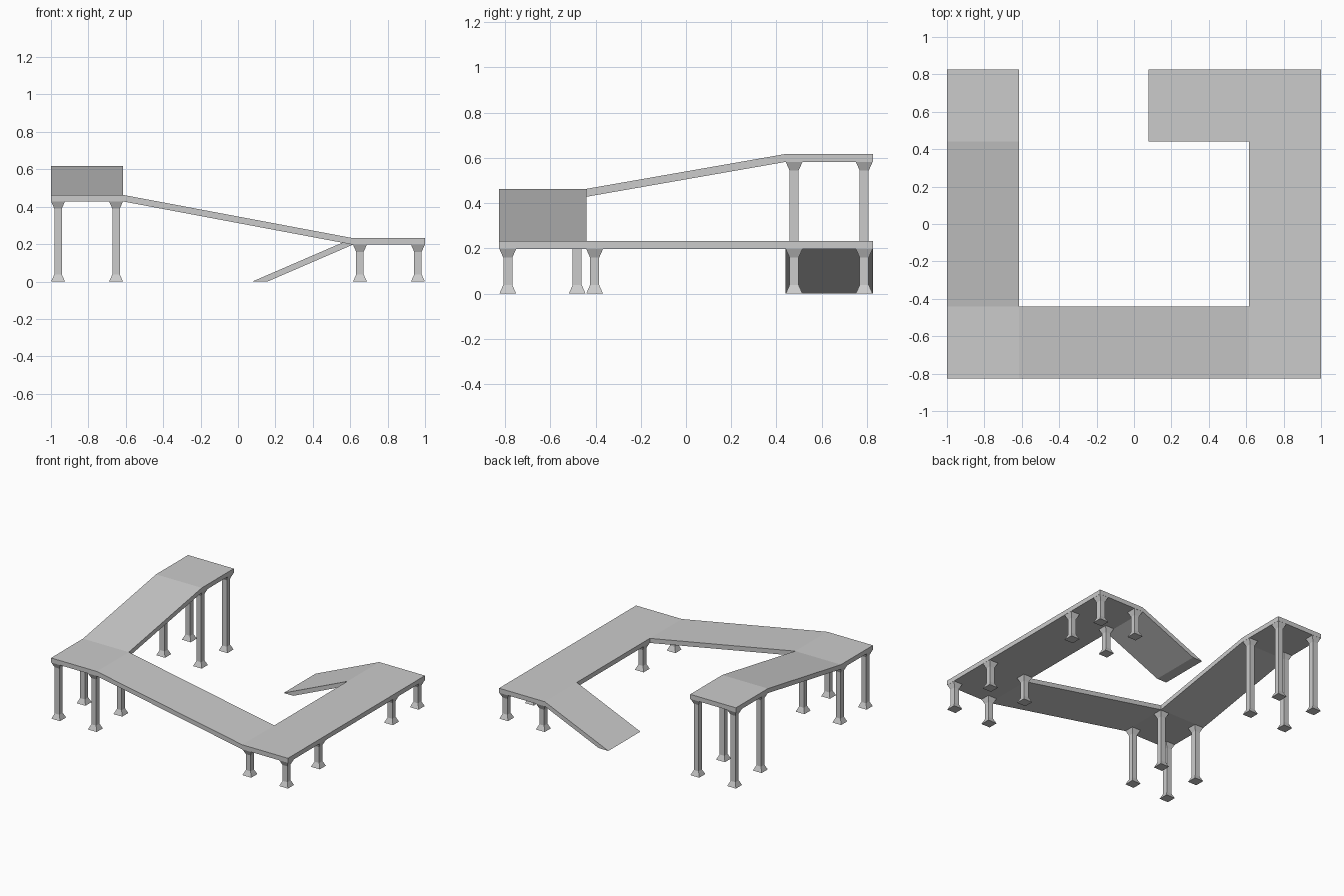
import bpy, bmesh
from itertools import product

if "Cube" in bpy.data.objects:
    bpy.data.objects.remove(bpy.data.objects["Cube"])

# Main dimensions: outer edges, inner edges, deck heights
X, Y = 1.0, 0.826
XI, YI = 0.614, 0.44
LOW, MID, HIGH = 0.232, 0.463, 0.617
THICK = 0.035


def finish(name, bm):
    bmesh.ops.recalc_face_normals(bm, faces=bm.faces)
    mesh = bpy.data.meshes.new(name)
    bm.to_mesh(mesh)
    bm.free()
    bpy.context.collection.objects.link(bpy.data.objects.new(name, mesh))


# Walkway: x0, x1, y0, y1 and top heights at the four corners
def flat(z):
    return (z,) * 4


panels = [
    (-X, -XI, YI, Y, flat(HIGH)),
    (-X, -XI, -YI, YI, (MID, MID, HIGH, HIGH)),
    (-X, -XI, -Y, -YI, flat(MID)),
    (-XI, XI, -Y, -YI, (MID, LOW, LOW, MID)),
    (XI, X, -Y, -YI, flat(LOW)),
    (XI, X, -YI, YI, flat(LOW)),
    (XI, X, YI, Y, flat(LOW)),
    (0.077, XI, YI, Y, (0, LOW, LOW, 0)),
]
bm = bmesh.new()
for x0, x1, y0, y1, zs in panels:
    corners = [(x0, y0), (x1, y0), (x1, y1), (x0, y1)]
    bm.faces.new([bm.verts.new((x, y, z)) for (x, y), z in zip(corners, zs)])
bmesh.ops.remove_doubles(bm, verts=bm.verts, dist=0.0005)

# Give the walkway thickness, keeping the top faces
top = bm.faces[:]
ext = bmesh.ops.extrude_face_region(bm, geom=top, use_keep_orig=True)
moved = [v for v in ext["geom"] if isinstance(v, bmesh.types.BMVert)]
bmesh.ops.translate(bm, verts=moved, vec=(0, 0, -THICK))

# Trim the entry ramp flush with the ground
bmesh.ops.bisect_plane(bm, geom=bm.verts[:] + bm.edges[:] + bm.faces[:], dist=1e-5,
                       plane_co=(0, 0, 0), plane_no=(0, 0, -1), clear_outer=True)
bmesh.ops.holes_fill(bm, edges=[e for e in bm.edges if e.is_boundary], sides=0)
finish("ramp_walkway", bm)


# Square posts with flared foot and head
def post(name, x, y, height):
    bm = bmesh.new()
    rings = []
    for z, r in [(0, 0.037), (0.038, 0.02), (height - 0.038, 0.02), (height, 0.037)]:
        rings.append([bm.verts.new((x + sx * r, y + sy * r, z))
                      for sx, sy in [(-1, -1), (1, -1), (1, 1), (-1, 1)]])
    for a, b in zip(rings, rings[1:]):
        for i in range(4):
            j = (i + 1) % 4
            bm.faces.new((a[i], a[j], b[j], b[i]))
    bm.faces.new(rings[0])
    bm.faces.new(rings[-1])
    finish(name, bm)


NEAR, FAR = 0.652, 0.962
groups = [
    ("high_landing_post", (-FAR, -NEAR), (0.478, 0.788), HIGH),
    ("middle_landing_post", (-FAR, -NEAR), (-0.788, -0.481), MID),
    ("low_front_post", (NEAR, FAR), (-0.788, -0.404), LOW),
    ("low_back_post", (NEAR, FAR), (0.478, 0.788), LOW),
]
for name, xs, ys, deck in groups:
    for i, (x, y) in enumerate(product(xs, ys), 1):
        post(f"{name}_{i}", x, y, deck - THICK)
